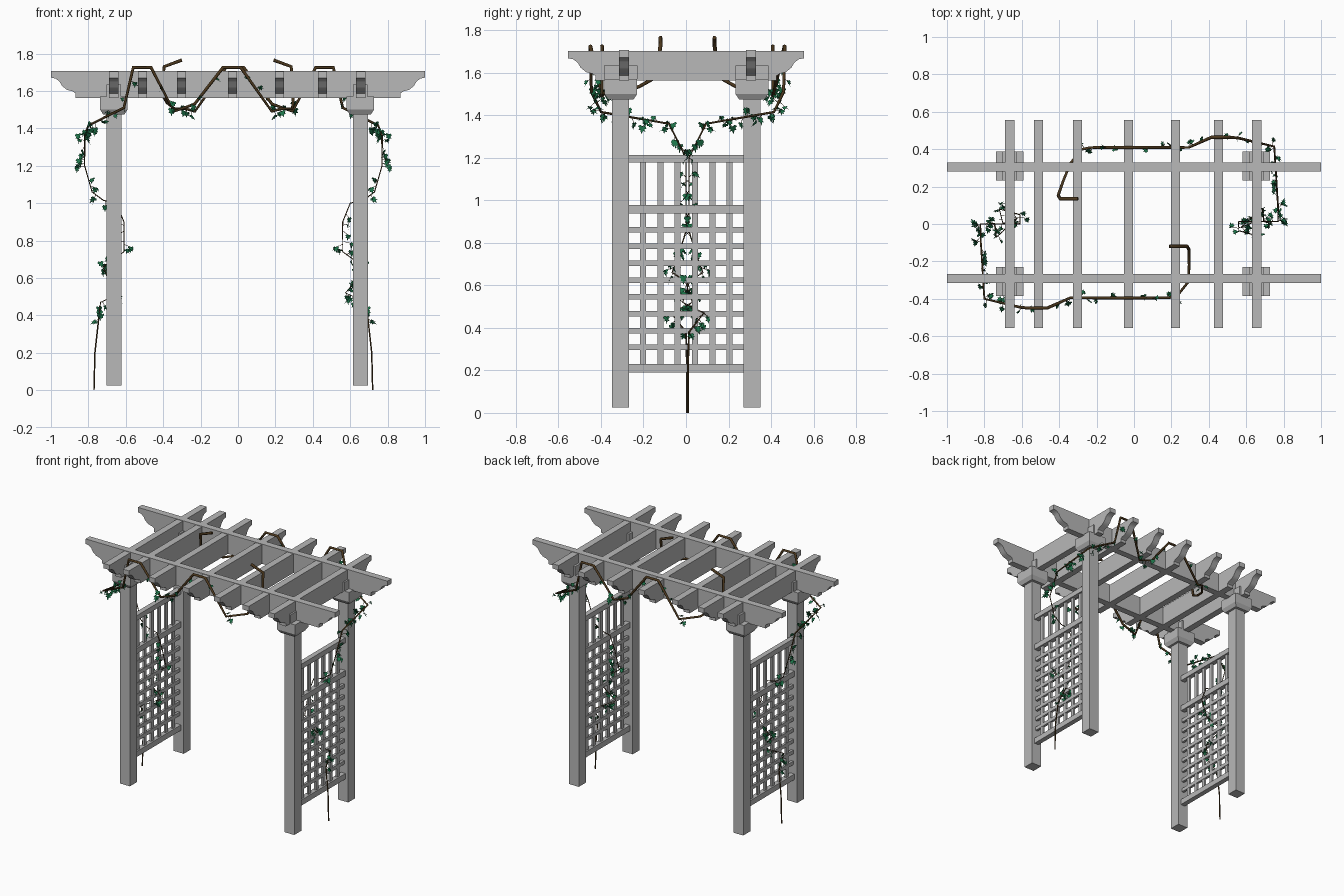
import bpy, bmesh, math, random
from mathutils import Vector, Matrix

if "Cube" in bpy.data.objects:
    bpy.data.objects.remove(bpy.data.objects["Cube"])

random.seed(4)


def material(name, rgb):
    m = bpy.data.materials.new(name)
    m.diffuse_color = (*rgb, 1)
    m.use_nodes = True
    m.node_tree.nodes["Principled BSDF"].inputs["Base Color"].default_value = m.diffuse_color
    return m


WOOD = material("grey_wood", (0.48, 0.48, 0.48))
BARK = material("brown_bark", (0.07, 0.038, 0.012))
LEAF = material("ivy_green", (0.012, 0.17, 0.065))


def add_object(name, mesh, mat):
    mesh.materials.clear()
    mesh.materials.append(mat)
    ob = bpy.data.objects.new(name, mesh)
    bpy.context.collection.objects.link(ob)
    return ob


def finish(name, bm, mat, smooth=False):
    bmesh.ops.recalc_face_normals(bm, faces=bm.faces)
    mesh = bpy.data.meshes.new(name)
    bm.to_mesh(mesh)
    bm.free()
    if smooth:
        mesh.shade_smooth()
        mesh.set_sharp_from_angle(angle=math.radians(40))
    return add_object(name, mesh, mat)


def box(bm, x0, x1, y0, y1, z0, z1, bottom=1.0):
    """Box; bottom scales the lower face for a taper."""
    c = Vector(((x0 + x1) / 2, (y0 + y1) / 2, (z0 + z1) / 2))
    for v in bmesh.ops.create_cube(bm, size=1)["verts"]:
        s = bottom if v.co.z < 0 else 1
        v.co = c + Vector((v.co.x * (x1 - x0) * s, v.co.y * (y1 - y0) * s, v.co.z * (z1 - z0)))


def timber(name, half, top, place, thick):
    """Plank with scrolled ends. place maps (along, across, z) to a position."""
    end = [(half, top), (half, top - .035), (half - .025, top - .04), (half - .045, top - .055),
           (half - .06, top - .08), (half - .085, top - .10), (half - .115, top - .108),
           (half - .13, top - .118), (half - .13, 1.563)]
    prof = end + [(-a, z) for a, z in reversed(end)]
    bm = bmesh.new()
    f = bm.faces.new([bm.verts.new(place(a, -thick / 2, z)) for a, z in prof])
    ext = bmesh.ops.extrude_face_region(bm, geom=[f])["geom"]
    shift = place(0, thick / 2, 0) - place(0, -thick / 2, 0)
    bmesh.ops.translate(bm, vec=shift, verts=[g for g in ext if isinstance(g, bmesh.types.BMVert)])
    return finish(name, bm, WOOD, smooth=True)


# posts with tapered capitals
POST_X = (-0.664, 0.654)
POST_Y = (-0.307, 0.310)
for px, sx in zip(POST_X, ("left", "right")):
    for py, sy in zip(POST_Y, ("front", "back")):
        bm = bmesh.new()
        box(bm, px - .04, px + .04, py - .04, py + .04, .026, 1.49)
        finish(f"{sy}_{sx}_post", bm, WOOD)
        bm = bmesh.new()
        box(bm, px - .073, px + .073, py - .077, py + .077, 1.473, 1.50, .77)
        box(bm, px - .073, px + .073, py - .077, py + .077, 1.50, 1.57)
        box(bm, px - .038, px + .038, py - .078, py + .078, 1.57, 1.635)
        finish(f"{sy}_{sx}_capital", bm, WOOD)

# long beams and cross rafters
RAFTER_X = (-.664, -.51, -.302, -.03, .221, .451, .656)
for name, by in (("front_beam", -.292), ("back_beam", .306)):
    timber(name, 1.0, 1.706, lambda a, c, z, by=by: Vector((a, by + c, z)), .048)
for i, rx in enumerate(RAFTER_X):
    timber(f"rafter_{i + 1}", .555, 1.703, lambda a, c, z, rx=rx: Vector((rx + c, a, z)), .049)

# side trellis panels
for px, sx in zip(POST_X, ("left", "right")):
    bm = bmesh.new()
    for z0, z1 in ((.19, .23), (.937, .977), (1.177, 1.214)):
        box(bm, px - .018, px + .018, -.27, .275, z0, z1)
    finish(f"{sx}_trellis_rails", bm, WOOD)
    bm = bmesh.new()
    for i in range(6):
        y = -.202 + i * .0815
        box(bm, px - .007, px + .007, y - .014, y + .014, .2, 1.19)
    for i in range(8):
        z = .308 + i * .0792
        box(bm, px - .009, px + .009, -.27, .275, z - .013, z + .013)
    finish(f"{sx}_trellis_slats", bm, WOOD)

# climbing vine: up through the trellis, out to the front corner
path = [(-.77, .005, 0), (-.765, .005, .2), (-.745, 0, .38), (-.735, -.07, .47), (-.625, .03, .52),
        (-.70, 0, .61), (-.72, .08, .66), (-.61, .05, .74), (-.61, 0, .90), (-.65, 0, 1.0),
        (-.72, 0, 1.015), (-.78, 0, 1.06), (-.82, 0, 1.2), (-.82, -.08, 1.36), (-.80, -.40, 1.415),
        (-.61, -.445, 1.51)]
# then over and under the rafters in turn
for i, rx in enumerate(RAFTER_X[1:5]):
    y = -.45 if i == 0 else -.395
    steps = ((-.05, 1.725), (.045, 1.725)) if i % 2 == 0 else ((-.04, 1.49), (.07, 1.53))
    path += [(rx + dx, y, z) for dx, z in steps]
path.pop()
# under the beam and up to a free tip
path += [(.23, -.385, 1.505), (.29, -.31, 1.505), (.295, -.22, 1.535), (.295, -.14, 1.58),
         (.285, -.12, 1.73), (.19, -.12, 1.765)]


def radius(z):
    if z < .4:
        return .0045
    return .003 + .0065 * min(1, max(0, (z - 1.25) / .35))


def leaf_density(x, z):
    """Leaves per unit of stem."""
    if z < .38 or x > .22:
        return 0
    for limit, density in ((.72, 42), (.85, 25), (1.05, 8), (1.25, 24), (1.58, 38)):
        if z < limit:
            return density
    return 9 if z < 1.7 else 3


LOBES = [(0, 0), (.30, -.12), (.50, .15), (.27, .33), (.42, .62), (.15, .58), (0, 1.05)]
LOBES += [(-x, y) for x, y in reversed(LOBES[1:6])]


def add_spline(curve, pts):
    s = curve.splines.new("POLY")
    s.points.add(len(pts) - 1)
    for p, (co, r) in zip(s.points, pts):
        p.co = (*co, 1)
        p.radius = r


curve = bpy.data.curves.new("vine", "CURVE")
curve.dimensions = "3D"
curve.bevel_depth = 1
curve.bevel_resolution = 1
curve.use_fill_caps = True
add_spline(curve, [(p, radius(p[2])) for p in path])

# lobed leaves on short twigs
leaves = bmesh.new()
for a, b in zip(path, path[1:]):
    pa, pb = Vector(a), Vector(b)
    mid_point = (pa + pb) / 2
    count = round(leaf_density(mid_point.x, mid_point.z) * (pb - pa).length)
    for k in range(count):
        start = pa.lerp(pb, (k + random.random()) / count)
        d = Vector((random.uniform(-1, 1), random.uniform(-1, 1), random.uniform(-1, .7))).normalized()
        tip = start + d * random.uniform(.02, .045)
        add_spline(curve, [(start, .0015), (tip, .001)])
        for n in range(random.choice((1, 2, 2))):
            size = random.uniform(.026, .042)
            rot = Matrix.Rotation(random.uniform(0, 6.28), 3, "Z") @ \
                Matrix.Rotation(random.uniform(-2.2, -.5), 3, "X") @ \
                Matrix.Rotation(random.uniform(-.8, .8), 3, "Y")
            vs = [leaves.verts.new(tip + rot @ Vector((x * size, y * size, -abs(x) * size * .1)))
                  for x, y in LOBES]
            mid = leaves.verts.new(tip + rot @ Vector((0, size * .35, 0)))
            for i in range(len(vs)):
                leaves.faces.new((vs[i], vs[(i + 1) % len(vs)], mid))

stem_src = bpy.data.objects.new("stem_source", curve)
bpy.context.collection.objects.link(stem_src)
bpy.context.view_layer.update()
stem_mesh = bpy.data.meshes.new_from_object(stem_src.evaluated_get(bpy.context.evaluated_depsgraph_get()))
bpy.data.objects.remove(stem_src)

stem = add_object("left_vine_stem", stem_mesh, BARK)
foliage = finish("left_vine_leaves", leaves, LEAF)

# second vine: the same one turned half a circle, its free tip leaning further out
for ob, name in ((stem, "right_vine_stem"), (foliage, "right_vine_leaves")):
    twin = bpy.data.objects.new(name, ob.data.copy())
    twin.rotation_euler.z = math.pi
    twin.location = (-.05, .014, 0)
    bpy.context.collection.objects.link(twin)
    for v in twin.data.vertices:
        if v.co.x > .15:
            v.co.x += .06 * min(1, max(0, (v.co.y + .30) / .15))
